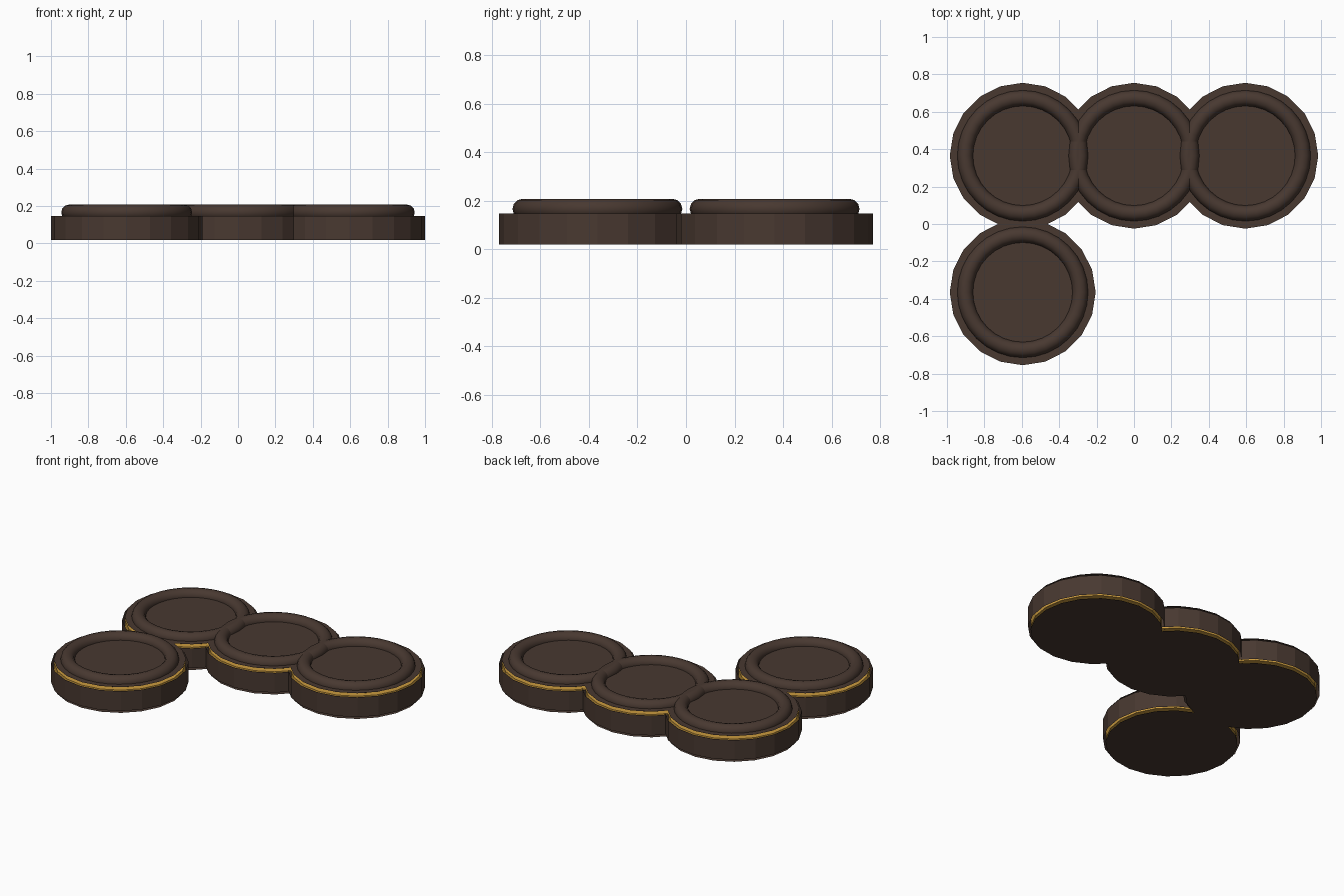
import bpy, bmesh, math

if "Cube" in bpy.data.objects:
    bpy.data.objects.remove(bpy.data.objects["Cube"])

CENTRES = [(-0.595, 0.365), (0, 0.365), (0.595, 0.365), (-0.595, -0.365)]
SIDES = 20


def material(name, rgb):
    m = bpy.data.materials.new(name)
    m.diffuse_color = (*rgb, 1)
    m.use_nodes = True
    m.node_tree.nodes["Principled BSDF"].inputs["Base Color"].default_value = m.diffuse_color
    return m


brown = material("dark_brown", (0.065, 0.04, 0.03))
gold = material("gold", (0.6, 0.33, 0.05))


def finish(bm, name, mat, x, y):
    mesh = bpy.data.meshes.new(name)
    bm.to_mesh(mesh)
    bm.free()
    ob = bpy.data.objects.new(name, mesh)
    ob.location = (x, y, 0)
    mesh.materials.append(mat)
    bpy.context.collection.objects.link(ob)


def circle(bm, r, z):
    return [bm.verts.new((r * math.cos(2 * math.pi * i / SIDES),
                          r * math.sin(2 * math.pi * i / SIDES), z)) for i in range(SIDES)]


def wall(bm, r, z0, z1, caps=False):
    a, b = circle(bm, r, z0), circle(bm, r, z1)
    for i in range(SIDES):
        j = (i + 1) % SIDES
        bm.faces.new((a[i], a[j], b[j], b[i]))
    if caps:
        bm.faces.new(a[::-1])
        bm.faces.new(b)


for n, (x, y) in enumerate(CENTRES, 1):
    # open outer wall with separate top and bottom plates
    bm = bmesh.new()
    wall(bm, 0.405, 0.019, 0.148)
    bm.faces.new(circle(bm, 0.39, 0.167))
    bm.faces.new(circle(bm, 0.39, 0)[::-1])
    finish(bm, f"disc_body_{n}", brown, x, y)

    # gold core that shows through the gaps at both edges
    bm = bmesh.new()
    wall(bm, 0.388, 0.02, 0.147, caps=True)
    finish(bm, f"gold_core_{n}", gold, x, y)

    # raised rounded rim
    bpy.ops.mesh.primitive_torus_add(location=(x, y, 0.166), major_radius=0.308,
                                     minor_radius=0.042, major_segments=32, minor_segments=12)
    rim = bpy.context.object
    rim.name = f"raised_rim_{n}"
    rim.data.materials.append(brown)
    bpy.ops.object.shade_smooth()
